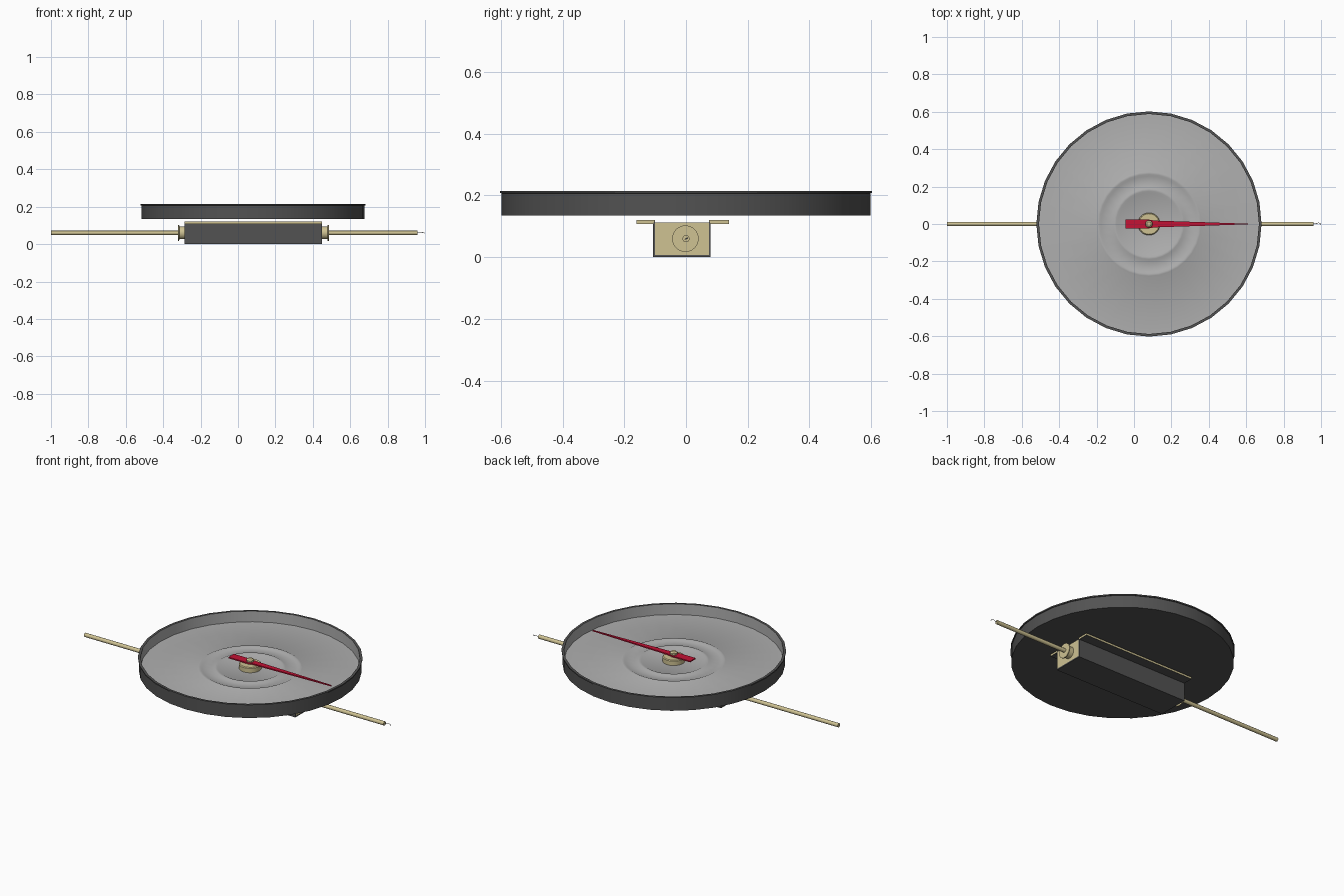
import bpy, bmesh, math
from mathutils import Matrix

if "Cube" in bpy.data.objects:
    bpy.data.objects.remove(bpy.data.objects["Cube"])


def material(name, rgb):
    m = bpy.data.materials.new(name)
    m.diffuse_color = (*rgb, 1)
    m.use_nodes = True
    m.node_tree.nodes["Principled BSDF"].inputs["Base Color"].default_value = m.diffuse_color
    return m


DARK = material("dark grey", (0.085, 0.085, 0.085))
GREY = material("light grey", (0.43, 0.43, 0.43))
BRASS = material("pale brass", (0.62, 0.54, 0.29))
RED = material("red", (0.55, 0.006, 0.035))

CX = 0.08      # dish and pointer axis
ROD_Z = 0.06   # height of the rod


def finish(bm, name, mats, smooth=None):
    bmesh.ops.recalc_face_normals(bm, faces=bm.faces)
    me = bpy.data.meshes.new(name)
    bm.to_mesh(me)
    bm.free()
    for m in mats:
        me.materials.append(m)
    ob = bpy.data.objects.new(name, me)
    bpy.context.collection.objects.link(ob)
    if smooth:
        bpy.ops.object.select_all(action='DESELECT')
        ob.select_set(True)
        bpy.context.view_layer.objects.active = ob
        bpy.ops.object.shade_smooth_by_angle(angle=math.radians(smooth))
    return ob


def lathe(name, profile, mats, loc, seg=32, along_x=False, rule=None, smooth=35):
    """Revolve (radius, height) points; rule(i) gives the material of strip i."""
    bm = bmesh.new()
    rings = []
    for r, h in profile:
        if r == 0:
            rings.append([bm.verts.new((0, 0, h))] * seg)
        else:
            rings.append([bm.verts.new((r * math.cos(2 * math.pi * k / seg),
                                        r * math.sin(2 * math.pi * k / seg), h))
                          for k in range(seg)])
    for i, (a, b) in enumerate(zip(rings, rings[1:])):
        for k in range(seg):
            n = (k + 1) % seg
            vs = list(dict.fromkeys((a[k], a[n], b[n], b[k])))
            f = bm.faces.new(vs)
            f.material_index = rule(i) if rule else 0
    if along_x:
        bm.transform(Matrix.Rotation(math.pi / 2, 4, 'Y'))
    bm.transform(Matrix.Translation(loc))
    return finish(bm, name, mats, smooth)


def box(name, mat, lo, hi):
    bm = bmesh.new()
    bmesh.ops.create_cube(bm, size=1)
    for v in bm.verts:
        v.co = [lo[i] if v.co[i] < 0 else hi[i] for i in range(3)]
    return finish(bm, name, [mat])


# Dish: dark underside, wall and rim, light floor with two pressed rings
dish = [(0, 0.135), (0.597, 0.135), (0.597, 0.207), (0.602, 0.208), (0.602, 0.215),
        (0.588, 0.215), (0.588, 0.152)]
for r in (0.272, 0.182):
    dish += [(r + 0.016, 0.152), (r + 0.006, 0.157), (r - 0.006, 0.157), (r - 0.016, 0.152)]
dish += [(0, 0.152)]
lathe("dish", dish, [DARK, GREY], (CX, 0, 0), rule=lambda i: int(i >= 5), smooth=30)

# Pivot hub and the pin through the pointer
lathe("pivot_hub", [(0, 0.15), (0.06, 0.15), (0.06, 0.178), (0.055, 0.182), (0, 0.182)],
      [BRASS], (CX, 0, 0), seg=24)
lathe("pivot_pin", [(0, 0.18), (0.02, 0.18), (0.02, 0.203), (0.012, 0.21), (0, 0.21)],
      [BRASS], (CX, 0, 0), seg=10)

# Pointer: wide tail, long taper to the tip
outline = [(-0.045, -0.025), (0.07, -0.025), (0.11, -0.018), (0.36, -0.01), (0.61, -0.0015)]
bm = bmesh.new()
loop = outline + [(x, -y) for x, y in reversed(outline)]
face = bm.faces.new([bm.verts.new((x, y, 0.186)) for x, y in loop])
ext = bmesh.ops.extrude_face_region(bm, geom=[face])
for v in ext["geom"]:
    if isinstance(v, bmesh.types.BMVert):
        v.co.z += 0.007
finish(bm, "pointer", [RED])

# Housing channel: dark outside, brass inside and on the flanges
X0, X1 = -0.285, 0.45
outer = [(-0.16, 0.108), (-0.107, 0.108), (-0.107, 0), (0.08, 0), (0.08, 0.108), (0.14, 0.108)]
inner = [(-0.16, 0.12), (-0.101, 0.12), (-0.101, 0.007), (0.074, 0.007), (0.074, 0.12), (0.14, 0.12)]
bm = bmesh.new()
ends = [[[bm.verts.new((x, y, z)) for y, z in line] for line in (outer, inner)] for x in (X0, X1)]
(o0, i0), (o1, i1) = ends
for i in range(5):
    bm.faces.new((o0[i], o0[i + 1], o1[i + 1], o1[i])).material_index = 0
    bm.faces.new((i0[i], i0[i + 1], i1[i + 1], i1[i])).material_index = 1
    for o, n in ends:
        bm.faces.new((o[i], o[i + 1], n[i + 1], n[i])).material_index = int(i in (0, 4))
for i in (0, 5):
    bm.faces.new((o0[i], o1[i], i1[i], i0[i])).material_index = 1
finish(bm, "housing_channel", [DARK, BRASS])

for side, x, d in (("left", X0, -1), ("right", X1, 1)):
    # End plate closing the channel
    xs = sorted((x - d * 0.001, x - d * 0.009))
    box(side + "_end_plate", BRASS, (xs[0], -0.101, 0.007), (xs[1], 0.074, 0.112))
    # Flanged collar around the rod
    lathe(side + "_collar", [(0, -d * 0.004), (0.034, -d * 0.004), (0.034, d * 0.028),
                             (0.043, d * 0.03), (0.043, d * 0.036), (0, d * 0.036)],
          [BRASS], (x, -0.002, ROD_Z), seg=24, along_x=True)

# Long rod through both collars
lathe("rod", [(0, -1.0), (0.0115, -1.0), (0.0115, 0.96), (0, 0.96)], [BRASS],
      (0, 0, ROD_Z), seg=12, along_x=True)

# Tiny wire curl at the right end of the rod
cu = bpy.data.curves.new("wire_curl", 'CURVE')
cu.dimensions = '3D'
cu.bevel_depth = 0.0015
cu.bevel_resolution = 0
sp = cu.splines.new('POLY')
pts = [(0.955, 0, 0.06), (0.975, 0.002, 0.061), (0.986, 0.006, 0.062),
       (0.997, 0.003, 0.06), (0.9985, -0.004, 0.058)]
sp.points.add(len(pts) - 1)
for p, c in zip(sp.points, pts):
    p.co = (*c, 1)
cu.materials.append(GREY)
bpy.context.collection.objects.link(bpy.data.objects.new("wire_curl", cu))
